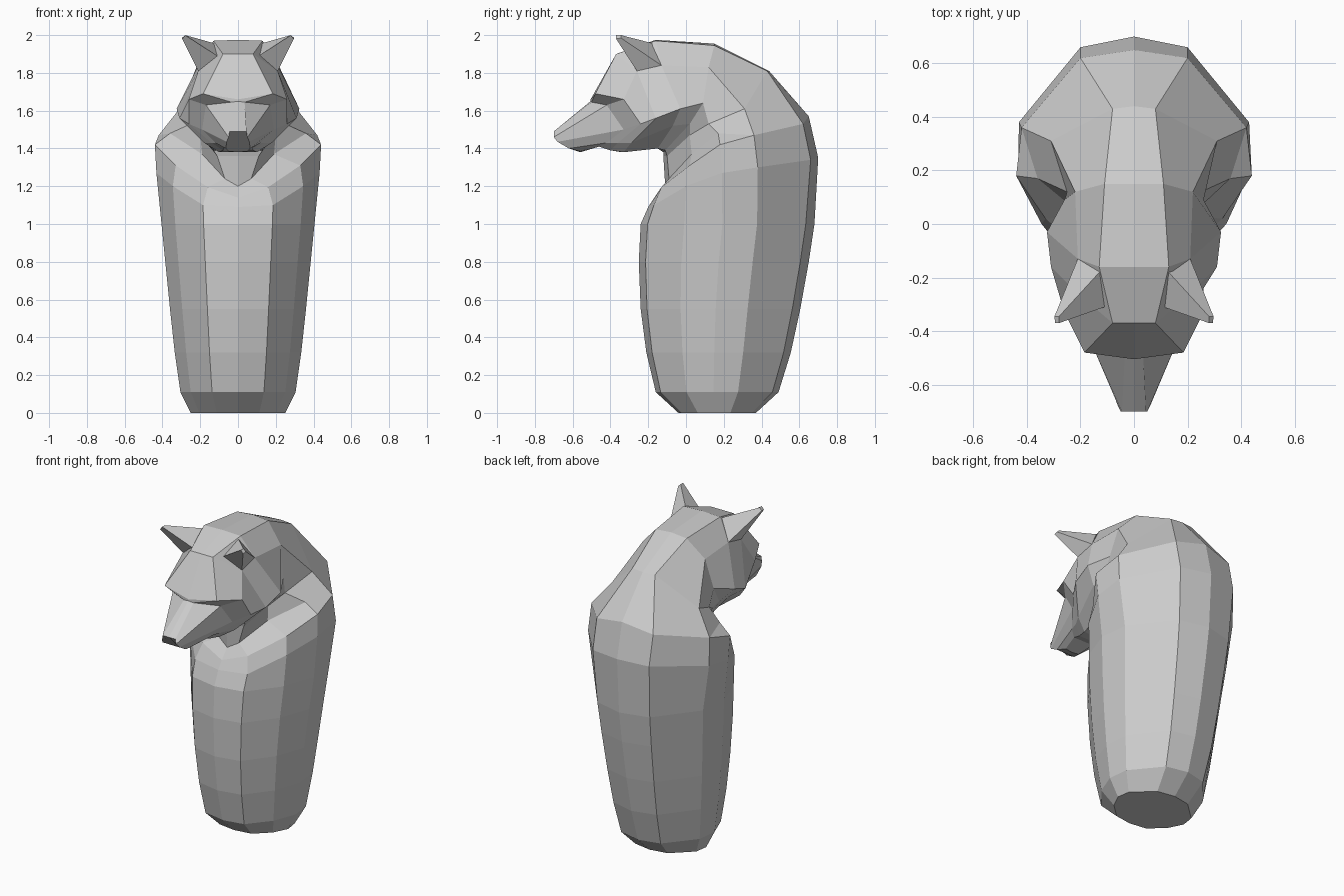
import bpy, bmesh


def finish(name, bm):
    bmesh.ops.remove_doubles(bm, verts=bm.verts, dist=0.0005)
    bmesh.ops.recalc_face_normals(bm, faces=bm.faces)
    me = bpy.data.meshes.new(name)
    bm.to_mesh(me)
    bm.free()
    ob = bpy.data.objects.new(name, me)
    bpy.context.collection.objects.link(ob)
    return ob


def loft(name, half_rings, cap_start=False, cap_end=False):
    """Skin half rings (back/top centre to front/throat centre), mirrored in x."""
    bm = bmesh.new()
    rings = []
    for half in half_rings:
        pts = list(half) + [(-x, y, z) for x, y, z in half[-2:0:-1]]
        rings.append([bm.verts.new(p) for p in pts])
    n = len(rings[0])
    for a, b in zip(rings, rings[1:]):
        for i in range(n):
            j = (i + 1) % n
            vs = [a[i], a[j], b[j], b[i]]
            bm.faces.new(vs)
    if cap_start:
        bm.faces.new(rings[0])
    if cap_end:
        bm.faces.new(rings[-1])
    return finish(name, bm)


# jar body: (z, half width, front y, back y) with one twelve-sided section
levels = [(0, .25, -.04, .37), (.11, .305, -.16, .49), (.32, .335, -.21, .555),
          (.55, .36, -.24, .605), (.8, .385, -.25, .65), (1.0, .405, -.24, .68)]
section = [(0, 1), (.46, .95), (.95, .67), (1, .47), (.82, .25), (.45, .04), (0, 0)]
body = [[(u * w, f + v * (b - f), z) for u, v in section] for z, w, f, b in levels]

# slanted shoulder ring and slanted collar ring
shoulder = [(0, .70, 1.35), (.2, .66, 1.34), (.43, .38, 1.30), (.432, .19, 1.27),
            (.345, .0, 1.2), (.185, -.17, 1.1), (0, -.20, 1.09)]
collar = [(0, .65, 1.57), (.2, .62, 1.53), (.42, .36, 1.47), (.44, .18, 1.42),
          (.33, .02, 1.31), (.16, -.13, 1.195), (0, -.165, 1.14)]
# inner collar edge, where the neck starts
neck_base = collar[:3] + [(.36, .17, 1.48), (.19, .03, 1.37),
                          (.07, -.09, 1.24), (0, -.11, 1.2)]
loft("jar_body", body + [shoulder, collar, neck_base], cap_start=True)

# hooded neck curving forward into the head
nape = [(0, .44, 1.81), (.08, .43, 1.81), (.31, .31, 1.61), (.25, .12, 1.53),
        (.2, .02, 1.47), (.11, -.10, 1.36), (0, -.12, 1.36)]
crown_back = [(0, .15, 1.955), (.11, .15, 1.945), (.22, .12, 1.83), (.26, .09, 1.64),
              (.25, .02, 1.53), (.13, -.11, 1.39), (0, -.12, 1.38)]
crown = [(0, -.16, 1.975), (.13, -.16, 1.97), (.21, -.13, 1.84), (.325, -.03, 1.61),
         (.25, -.07, 1.52), (.13, -.15, 1.40), (0, -.15, 1.40)]
loft("hooded_neck", [neck_base, nape, crown_back, crown])

# head: forehead, brow, eye hollow, muzzle and nose
forehead = [(0, -.37, 1.9), (.08, -.37, 1.9), (.21, -.26, 1.81), (.31, -.16, 1.56),
            (.18, -.29, 1.43), (.1, -.33, 1.38), (0, -.34, 1.38)]
brow = [(0, -.505, 1.66), (.185, -.48, 1.69), (.26, -.33, 1.66), (.26, -.24, 1.53),
        (.14, -.36, 1.43), (.08, -.40, 1.39), (0, -.40, 1.39)]
eyes = [(0, -.505, 1.65), (.035, -.50, 1.645), (.17, -.42, 1.63), (.19, -.33, 1.50),
        (.12, -.42, 1.43), (.07, -.46, 1.41), (0, -.46, 1.41)]
nose = [(0, -.70, 1.49), (.045, -.70, 1.49), (.05, -.70, 1.46), (.06, -.68, 1.435),
        (.065, -.62, 1.40), (.05, -.56, 1.385), (0, -.56, 1.38)]
loft("head", [crown, forehead, brow, eyes, nose], cap_end=True)

# pointed ears: four-sided spikes with a small blunt tip
base = [(.12, -.17, 1.955), (.21, -.13, 1.84), (.21, -.26, 1.81), (.11, -.31, 1.89)]
tip = [(.28, -.345, 2.0), (.297, -.345, 1.985), (.295, -.37, 1.98), (.28, -.37, 2.0)]
bm = bmesh.new()
for s in (1, -1):
    lo = [bm.verts.new((s * x, y, z)) for x, y, z in base]
    hi = [bm.verts.new((s * x, y, z)) for x, y, z in tip]
    for i in range(4):
        j = (i + 1) % 4
        bm.faces.new((lo[i], lo[j], hi[j], hi[i]))
    bm.faces.new(lo)
    bm.faces.new(hi)
finish("ears", bm)
